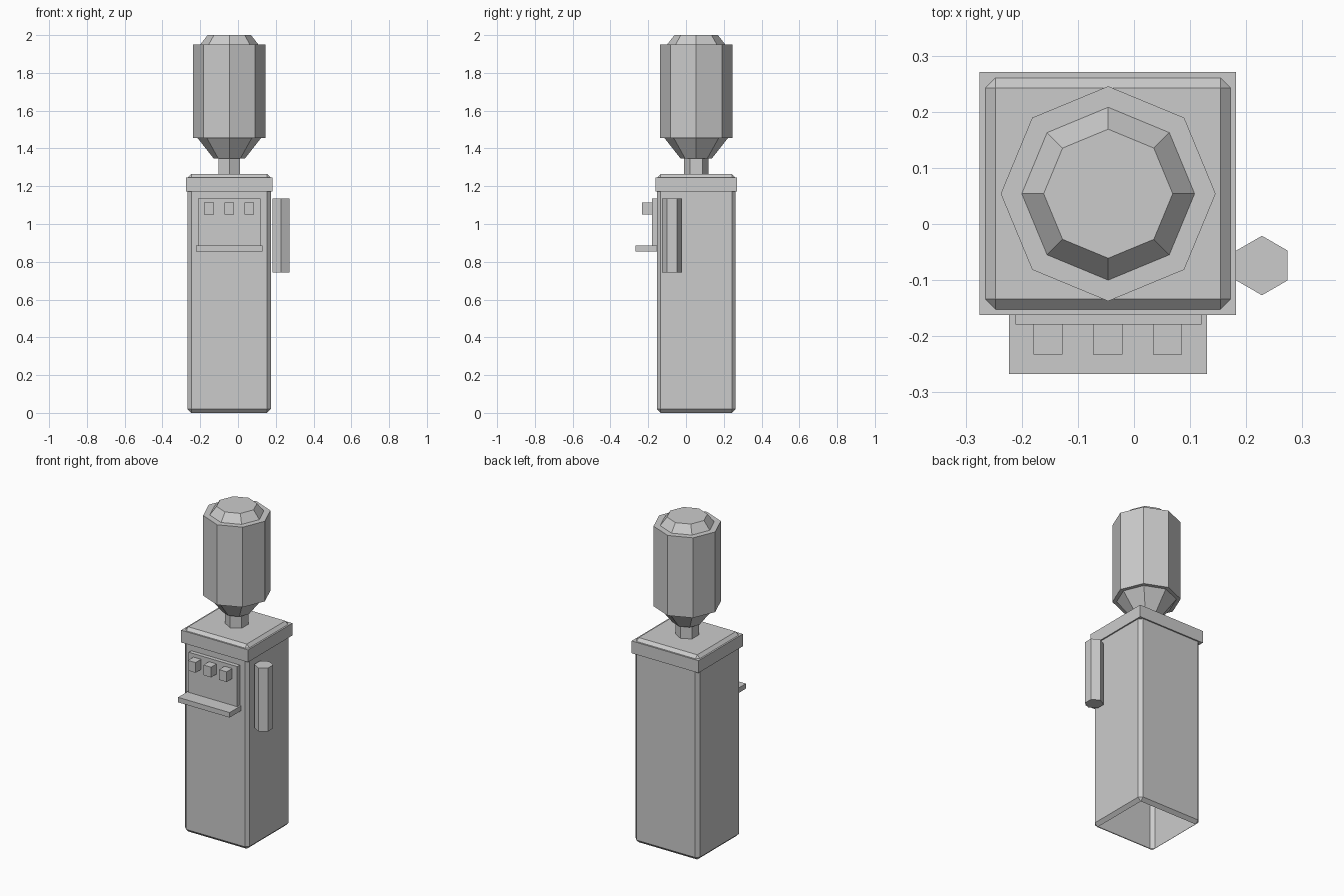
import bpy, bmesh, math

if "Cube" in bpy.data.objects:
    bpy.data.objects.remove(bpy.data.objects["Cube"])

CX, CY = -0.046, 0.054   # axis of cabinet and bottle


def finish(name, bm):
    bmesh.ops.recalc_face_normals(bm, faces=bm.faces)
    mesh = bpy.data.meshes.new(name)
    bm.to_mesh(mesh)
    bm.free()
    obj = bpy.data.objects.new(name, mesh)
    bpy.context.collection.objects.link(obj)
    return obj


def box(name, x, y, z, bevel=0, open_bottom=False):
    """Box between (min, max) pairs, optionally chamfered and open below."""
    bm = bmesh.new()
    bmesh.ops.create_cube(bm, size=1)
    for v in bm.verts:
        v.co = [r[0] if c < 0 else r[1] for c, r in zip(v.co, (x, y, z))]
    if bevel:
        bmesh.ops.bevel(bm, geom=bm.edges[:], offset=bevel, segments=1,
                        affect='EDGES', profile=0.5)
    bm.normal_update()
    if open_bottom:
        low = [f for f in bm.faces if f.normal.z < -0.99]
        bmesh.ops.delete(bm, geom=low, context='FACES')
    return finish(name, bm)


def lathe(name, cx, cy, sides, profile, turn=0):
    """Faceted solid of revolution from (radius, z) points, closed both ends."""
    bm = bmesh.new()
    rings = []
    for r, z in profile:
        angles = [turn + 2 * math.pi * i / sides for i in range(sides)]
        rings.append([bm.verts.new((cx + r * math.cos(a), cy + r * math.sin(a), z))
                      for a in angles])
    for a, b in zip(rings, rings[1:]):
        for i in range(sides):
            j = (i + 1) % sides
            bm.faces.new((a[i], a[j], b[j], b[i]))
    bm.faces.new(rings[0][::-1])
    bm.faces.new(rings[-1])
    return finish(name, bm)


# Cabinet: chamfered, open underneath, poking through the collar
box("cabinet", (-0.267, 0.174), (-0.154, 0.2625), (0, 1.265), 0.02, True)
box("top_collar", (-0.275, 0.182), (-0.162, 0.271), (1.171, 1.247))

# Bottle and neck
lathe("bottle_neck", CX, CY, 6, [(0.065, 1.255), (0.065, 1.355)], math.pi / 2)
lathe("water_bottle", CX, CY, 8,
      [(0.083, 1.347), (0.168, 1.455), (0.1915, 1.455),
       (0.1915, 1.95), (0.154, 1.95), (0.115, 2.0)])

# Front panel, drip shelf and taps
box("front_panel", (-0.2115, 0.12), (-0.179, -0.15), (0.86, 1.134))
box("drip_shelf", (-0.223, 0.130), (-0.267, -0.15), (0.855, 0.886))
for i in range(3):
    x = -0.153 + 0.1063 * i
    box(f"tap_{i + 1}", (x - 0.026, x + 0.026), (-0.233, -0.17), (1.05, 1.113))

# Cup holder on the right side
lathe("cup_holder", 0.228, -0.074, 6, [(0.053, 0.743), (0.053, 1.135)], math.pi / 2)
